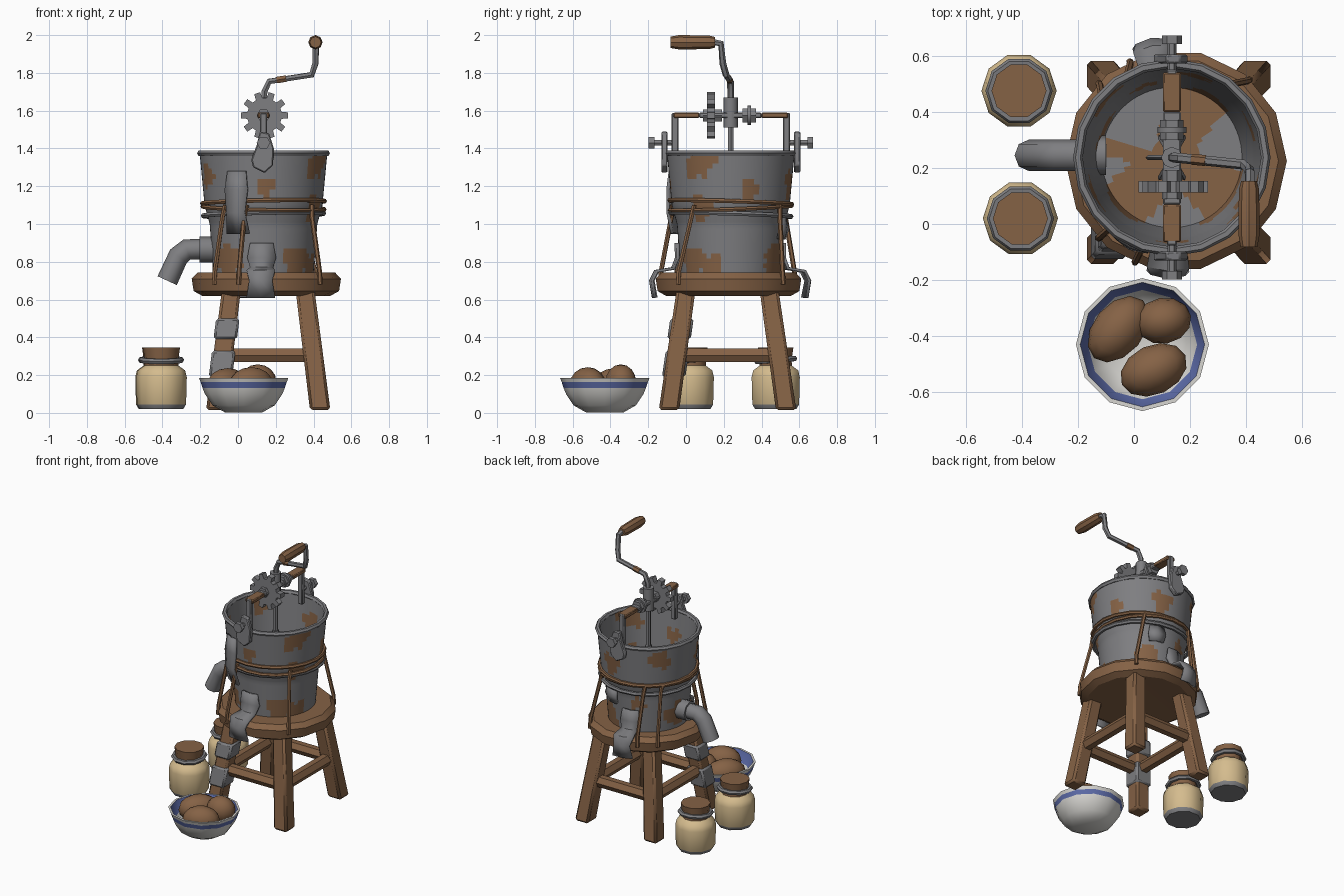
import bpy, bmesh, math
from mathutils import Vector, Matrix

if "Cube" in bpy.data.objects:
    bpy.data.objects.remove(bpy.data.objects["Cube"])

def mat(name, rgb):
    m = bpy.data.materials.new(name)
    m.diffuse_color = (*rgb, 1)
    m.use_nodes = True
    m.node_tree.nodes["Principled BSDF"].inputs["Base Color"].default_value = m.diffuse_color
    return m

WOOD = mat("brown wood and rust", (0.235, 0.122, 0.06))
GREY = mat("grey metal", (0.21, 0.21, 0.22))
CREAM = mat("cream jar", (0.66, 0.50, 0.27))
WHITE = mat("off white enamel", (0.68, 0.67, 0.64))
BLUE = mat("blue stripe", (0.11, 0.15, 0.40))

TUB = Vector((0.135, 0.237, 0))
SEAT = Vector((0.15, 0.225, 0))
R = math.radians

def finish(name, bm, mats, rule=None, angle=40, bevel=0):
    bmesh.ops.recalc_face_normals(bm, faces=bm.faces[:])
    if rule:
        for f in bm.faces:
            f.material_index = rule(f.calc_center_median())
    me = bpy.data.meshes.new(name)
    bm.to_mesh(me)
    bm.free()
    ob = bpy.data.objects.new(name, me)
    bpy.context.collection.objects.link(ob)
    for m in mats:
        me.materials.append(m)
    if bevel:
        b = ob.modifiers.new("bevel", 'BEVEL')
        b.width, b.segments = bevel, 1
    bpy.ops.object.select_all(action='DESELECT')
    ob.select_set(True)
    bpy.context.view_layer.objects.active = ob
    bpy.ops.object.shade_smooth_by_angle(angle=R(angle))
    return ob

def lathe(name, prof, center, segs, mats, rule=None, sub=1, angle=40):
    """Spin (radius, z) points about a vertical axis; rule sees local positions."""
    pts = []
    for (r0, z0), (r1, z1) in zip(prof, prof[1:]):
        pts += [(r0 + (r1 - r0) * i / sub, z0 + (z1 - z0) * i / sub) for i in range(sub)]
    pts.append(prof[-1])
    bm = bmesh.new()
    rings = []
    for r, z in pts:
        if r < 1e-5:
            rings.append([bm.verts.new((0, 0, z))] * segs)
        else:
            rings.append([bm.verts.new((r * math.cos(2 * math.pi * i / segs),
                                        r * math.sin(2 * math.pi * i / segs), z)) for i in range(segs)])
    for a, b in zip(rings, rings[1:]):
        for i in range(segs):
            j = (i + 1) % segs
            vs = list(dict.fromkeys((a[i], a[j], b[j], b[i])))
            bm.faces.new(vs)
    ob = finish(name, bm, mats, rule, angle)
    ob.location = center
    return ob

def tube(name, pts, r, m, res=2, cyclic=False):
    cu = bpy.data.curves.new(name, 'CURVE')
    cu.dimensions = '3D'
    cu.bevel_depth, cu.bevel_resolution, cu.use_fill_caps = r, res, True
    sp = cu.splines.new('POLY')
    sp.points.add(len(pts) - 1)
    for p, q in zip(sp.points, pts):
        p.co = (*q, 1)
    sp.use_cyclic_u = cyclic
    ob = bpy.data.objects.new(name, cu)
    bpy.context.collection.objects.link(ob)
    cu.materials.append(m)
    bpy.ops.object.select_all(action='DESELECT')
    ob.select_set(True)
    bpy.context.view_layer.objects.active = ob
    bpy.ops.object.convert(target='MESH')
    bpy.ops.object.shade_smooth_by_angle(angle=R(50))
    return bpy.context.object

def prism(name, loop_a, loop_b, m, bevel=0):
    """Solid between two matching loops."""
    bm = bmesh.new()
    a = [bm.verts.new(p) for p in loop_a]
    b = [bm.verts.new(p) for p in loop_b]
    n = len(a)
    bm.faces.new(a)
    bm.faces.new(b)
    for i in range(n):
        bm.faces.new((a[i], a[(i + 1) % n], b[(i + 1) % n], b[i]))
    return finish(name, bm, [m], angle=30, bevel=bevel)

def square(c, h):
    return [Vector(c) + Vector((sx * h, sy * h, 0)) for sx, sy in ((-1, -1), (1, -1), (1, 1), (-1, 1))]

def polar(center, ang, r, z):
    return center + Vector((r * math.cos(R(ang)), r * math.sin(R(ang)), z))

def strap(name, ang, path, width, m=GREY, t=0.016):
    """Bent metal patch following (radius, z) points at one side of the tub."""
    side = Vector((-math.sin(R(ang)), math.cos(R(ang)), 0)) * width / 2
    bm = bmesh.new()
    rows = []
    for i, (r, z) in enumerate(path):
        w = 1 if i % 2 else 0.8
        rows.append([bm.verts.new(polar(TUB, ang, r - abs(k) * 0.012, z) + side * k * w) for k in (-1, 0, 1)])
    for a, b in zip(rows, rows[1:]):
        for i in range(2):
            bm.faces.new((a[i], a[i + 1], b[i + 1], b[i]))
    ob = finish(name, bm, [m])
    s = ob.modifiers.new("thickness", 'SOLIDIFY')
    s.thickness, s.offset = t, 0

# Stool: seat, splayed legs, ring of stretchers
lathe("seat", [(0, .63), (.34, .62), (.385, .645), (.395, .71), (.365, .742), (0, .742)], SEAT, 14, [WOOD], angle=30)
feet, tops = {}, {}
for sx, nx in ((-1, "left"), (1, "right")):
    for sy, ny in ((-1, "front"), (1, "back")):
        k = (sx, sy)
        tops[k] = Vector((.16 + sx * .195, .22 + sy * .22, .65))
        feet[k] = Vector((.16 + sx * .275, .22 + sy * .31, .015))
        prism(f"{ny}_{nx}_leg", square(feet[k], .054), square(tops[k], .05), WOOD, .014)

def leg_at(k, z):
    t = (z - .015) / .635
    return feet[k].lerp(tops[k], t)

ends = [(-1, -1), (1, -1), (1, 1), (-1, 1)]
for i in range(4):
    tube(f"stretcher_{i}", [leg_at(ends[i], .305), leg_at(ends[(i + 1) % 4], .305)], .042, WOOD, 1)
for i, (z0, z1) in enumerate(((.19, .33), (.39, .50))):
    prism(f"leg_mending_band_{i}", square(leg_at((-1, -1), z0), .062), square(leg_at((-1, -1), z1), .062), GREY, .012)

# Tub with rust spots (angle, height, size)
SPOTS = [(-88, 1.2, .05), (-35, 1.31, .07), (-50, .8, .08), (-135, .79, .08), (-30, 1.08, .06), (-25, 1.33, .06),
         (-20, .78, .06), (60, .79, .08), (75, 1.22, .07), (140, 1.3, .07), (165, .85, .08), (110, .95, .05),
         (205, 1.25, .06), (20, 1.18, .05)]

def rust(c):
    for a, z, s in SPOTS:
        r = Vector(c.xy).length
        p = Vector((r * math.cos(R(a)), r * math.sin(R(a)), z))
        d = c - p
        if d.length < s * (1 + .25 * math.sin(3 * math.atan2(d.z, d.x + d.y) + a)):
            return 1
    return 0

lathe("tub", [(0, .74), (.265, .74), (.285, 1.0), (.312, 1.1), (.338, 1.375), (.318, 1.375), (.29, 1.08),
              (.25, .77), (0, .77)], TUB, 64, [GREY, WOOD], rust, sub=10)

def ring(name, r, z, thick, m, tilt=0, n=20):
    pts = [polar(TUB, 360 * i / n, r, z + tilt * math.cos(2 * math.pi * i / n + 1)) for i in range(n)]
    return tube(name, pts, thick, m, 1, True)

ring("tub_rim", .335, 1.375, .017, GREY)
ring("upper_hoop", .323, 1.115, .013, WOOD, .012)
ring("middle_hoop", .322, 1.085, .012, WOOD, -.014)
ring("lower_hoop", .318, 1.05, .014, GREY, .012)

# Tie rods from the hoops to the seat
for i, a in enumerate((-135, -112, -43, 48, 115, 135)):
    tube(f"tie_rod_{i}", [polar(TUB, a + 6, .322, 1.10), polar(TUB, a + 4, .33, 1.04), polar(SEAT, a, .385, .75),
                          polar(SEAT, a, .39, .68)], .013, WOOD, 1)

# Bent sheet patches
over_seat = [(.29, .90), (.288, .82), (.31, .765), (.40, .75), (.425, .70), (.41, .61)]
strap("front_mending_strap", -92, over_seat, .15)
strap("back_mending_strap", 100, over_seat, .14)
strap("tub_patch", -115, [(.342, 1.28), (.35, 1.18), (.355, 1.06), (.325, .95)], .13)
strap("back_patch", 70, [(.30, 1.03), (.31, .97), (.295, .92)], .12)

# Spout on the left
tube("spout", [(-.10, .245, .87), (-.27, .245, .865), (-.315, .245, .83), (-.375, .245, .70)], .056, GREY, 2)
tube("spout_collar", [(-.10, .245, .865), (-.205, .245, .865)], .07, GREY, 2)

# Bridge over the tub, mirrored clamps
X, Y = .135, .237
def bar(name, y0, y1, z, m):
    prism(name, [(X - .032, y0, z - .014), (X + .032, y0, z - .014), (X + .032, y0, z + .014), (X - .032, y0, z + .014)],
          [(X - .032, y1, z - .014), (X + .032, y1, z - .014), (X + .032, y1, z + .014), (X - .032, y1, z + .014)], m, .005)

for a, b, m, n in ((-.065, .07, WOOD, "front_rusty"), (.07, .40, GREY, "middle"), (.40, .54, WOOD, "back_rusty")):
    bar(f"bridge_{n}_bar", a, b, 1.575, m)
for s, n in ((-1, "front"), (1, "back")):
    y = Y + s * .295
    prism(f"{n}_bridge_post", square((X, y, 1.33), .018), square((X, y, 1.588), .018), GREY, .005)
    tube(f"{n}_clamp_screw", [(X, Y + s * .28, 1.43), (X, Y + s * .41, 1.43)], .016, GREY, 1)
    tube(f"{n}_screw_knob", [(X, Y + s * .405, 1.43), (X, Y + s * .435, 1.43)], .036, GREY, 1)
    out = [(-.02, 1.49), (.03, 1.48), (.055, 1.40), (.05, 1.31), (.005, 1.27), (-.055, 1.30), (-.065, 1.34), (-.035, 1.42)]
    prism(f"{n}_clamp_plate", [(X + u, Y + s * .335, v) for u, v in out],
          [(X + u, Y + s * .368, v) for u, v in out], GREY, .006)

# Toothed wheel and hubs
teeth = []
for i in range(10):
    for da, r in ((-.20, .092), (-.13, .125), (.13, .125), (.20, .092)):
        a = 2 * math.pi * i / 10 + da
        teeth.append((X + .005 + r * math.cos(a), 1.575 + r * math.sin(a)))
prism("gear_wheel", [(x, .112, z) for x, z in teeth], [(x, .153, z) for x, z in teeth], GREY)
tube("gear_hub", [(X, .09, 1.575), (X, .19, 1.575)], .036, GREY, 1)
tube("centre_hub", [(X, Y, 1.51), (X, Y, 1.67)], .038, GREY, 2)
tube("side_hub", [(X, .30, 1.575), (X, .37, 1.575)], .042, GREY, 1)
tube("pinion", [(X, .325, 1.575), (X, .345, 1.575)], .052, GREY, 2)

# Crank and grip
tube("crank_arm", [(X, Y, 1.6), (.14, Y, 1.70), (.165, .235, 1.755), (.39, .212, 1.79), (.41, .195, 1.85),
                   (.412, .185, 1.955), (.412, .13, 1.965)], .018, GREY, 1)
tube("crank_rust_sleeve", [(.205, .231, 1.762), (.255, .226, 1.77)], .0195, WOOD, 1)
grip = lathe("crank_grip", [(0, 0), (.028, 0), (.036, .03), (.038, .19), (.03, .235), (0, .235)], (.41, .153, 1.962), 8, [WOOD])
grip.rotation_euler = (R(90), 0, 0)

# Whisk inside the tub
tube("whisk_shaft", [(X, Y, 1.55), (X, Y, 1.22)], .017, GREY, 1)
for k in range(3):
    a = R(60 * k)
    loop = [(.012, 1.25), (.05, 1.15), (.085, 1.0), (.07, .88), (0, .83), (-.07, .88), (-.085, 1.0), (-.05, 1.15), (-.012, 1.25)]
    tube(f"whisk_loop_{k}", [(X + u * math.cos(a), Y + u * math.sin(a), v) for u, v in loop], .009, GREY, 0)

# Two corked jars
for n, c in (("back", (-.41, .475, 0)), ("front", (-.405, .02, 0))):
    lathe(f"{n}_jar", [(0, .02), (.115, .02), (.13, .045), (.134, .19), (.125, .225), (.09, .25), (.088, .29), (0, .29)],
          c, 10, [CREAM, GREY, WOOD], lambda p: 1 if p.z < .035 else (2 if p.z > .245 else 0))
    lathe(f"{n}_jar_cork", [(0, .26), (.086, .26), (.098, .345), (0, .345)], c, 10, [WOOD])
    tube(f"{n}_jar_wire", [Vector(c) + Vector((.104 * math.cos(R(36 * i)), .104 * math.sin(R(36 * i)), .28 + .008 * math.sin(R(36 * i))))
                           for i in range(10)], .016, GREY, 1, True)

# Striped bowl with potatoes
BOWL = (.03, -.43, 0)
lathe("bowl", [(0, .003), (.10, .003), (.165, .04), (.205, .10), (.218, .132), (.228, .163), (.237, .186), (.222, .186),
               (.195, .11), (.14, .045), (0, .03)], BOWL, 12, [WHITE, BLUE],
      lambda p: 1 if .14 < p.z < .158 and p.xy.length > .2 else 0, angle=50)
for i, (x, y, z, a, b, rot) in enumerate(((-.055, -.375, .145, .135, .09, 50), (.105, -.345, .165, .10, .082, 10),
                                          (.07, -.52, .15, .125, .088, 25))):
    bm = bmesh.new()
    bmesh.ops.create_uvsphere(bm, u_segments=12, v_segments=8, radius=1)
    bm.transform(Matrix.Translation((x, y, z)) @ Matrix.Rotation(R(rot), 4, 'Z') @ Matrix.Diagonal((a, b, .092, 1)))
    finish(f"potato_{i}", bm, [WOOD], angle=60)
